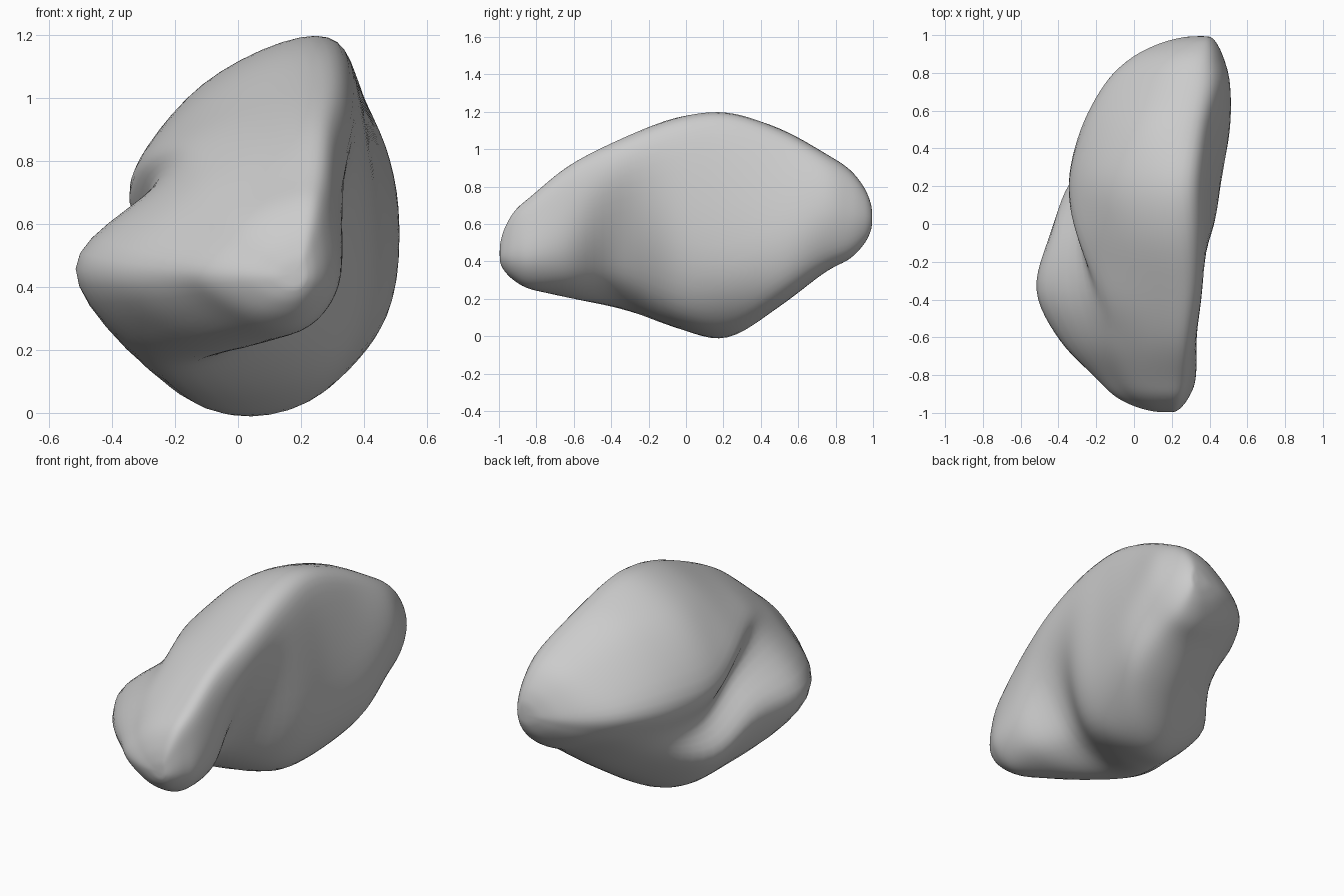
import bpy
import bmesh
from mathutils import Vector

default = bpy.data.objects.get("Cube")
if default:
    bpy.data.objects.remove(default)

# Cross-sections from back to front: depth, then (x, z) going round: ridge,
# slope, upper edge, valley, lower lobe, keel, keel side, flank, shoulder
SECTIONS = [
    (.74, [(.34, .98), (.1, .92), (-.15, .69), (-.1, .54), (.05, .42), (.26, .34), (.44, .39), (.51, .62), (.46, .87)]),
    (.5, [(.3, 1.11), (0, 1.03), (-.28, .7), (-.2, .48), (-.08, .3), (.17, .16), (.43, .23), (.51, .52), (.42, .95)]),
    (.22, [(.25, 1.2), (-.12, 1.04), (-.35, .71), (-.26, .48), (-.34, .25), (-.04, 0), (.27, .06), (.46, .39), (.39, 1.02)]),
    (-.05, [(.28, 1.17), (-.03, 1.07), (-.3, .82), (-.28, .66), (-.45, .43), (-.2, .07), (.23, .1), (.4, .42), (.39, .96)]),
    (-.35, [(.3, 1.05), (.07, 1), (-.16, .87), (-.25, .73), (-.53, .46), (-.25, .15), (.06, .25), (.22, .47), (.36, .85)]),
    (-.62, [(.28, .91), (.12, .88), (-.04, .8), (-.18, .69), (-.4, .44), (-.12, .21), (.18, .26), (.31, .43), (.33, .72)]),
    (-.82, [(.26, .75), (.13, .73), (0, .67), (-.1, .58), (-.2, .43), (0, .27), (.2, .26), (.32, .4), (.31, .61)]),
]
BACK_TIP = Vector((.38, 1, .63))
FRONT_TIP = Vector((.19, -1, .43))
STEPS = 6


def spline(a, b, c, d, t):
    """Smooth curve from b to c."""
    return .5 * (2 * b + (c - a) * t + (2 * a - 5 * b + 4 * c - d) * t ** 2
                 + (3 * b - a - 3 * c + d) * t ** 3)


def closed_curve(points):
    n = len(points)
    return [spline(*(points[(i + k) % n] for k in (-1, 0, 1, 2)), s / STEPS)
            for i in range(n) for s in range(STEPS)]


def cap(ring, tip):
    """Shrinking copies of a ring that round it off towards a tip."""
    out = []
    for scale in (.74, .44, .18):
        part = [tip.lerp(p, scale) for p in ring]
        for p in part:
            p.y = ring[0].y + (tip.y - ring[0].y) * (1 - scale ** 2) ** .8
        out.append(part)
    return out


# Main rings, with rounded ends
rings = [closed_curve([Vector((x, y, z)) for x, z in pts]) for y, pts in SECTIONS]
rings = cap(rings[0], BACK_TIP)[::-1] + rings + cap(rings[-1], FRONT_TIP)

# Fill in smooth rings between the main ones
skin = []
last = len(rings) - 1
for i in range(last):
    four = [rings[min(max(i + k, 0), last)] for k in (-1, 0, 1, 2)]
    for s in range(STEPS):
        skin.append([spline(*p, s / STEPS) for p in zip(*four)])
skin.append(rings[last])

# Surface
bm = bmesh.new()
loops = [[bm.verts.new(p) for p in ring] for ring in skin]
n = len(loops[0])
for a, b in zip(loops, loops[1:]):
    for j in range(n):
        k = (j + 1) % n
        bm.faces.new((a[j], a[k], b[k], b[j]))
for loop, tip in ((loops[0], BACK_TIP), (loops[-1], FRONT_TIP)):
    v = bm.verts.new(tip)
    for j in range(n):
        bm.faces.new((loop[j], loop[(j + 1) % n], v))
for _ in range(3):
    bmesh.ops.smooth_vert(bm, verts=bm.verts, factor=.5, use_axis_x=True, use_axis_y=True, use_axis_z=True)
bmesh.ops.recalc_face_normals(bm, faces=bm.faces)
for f in bm.faces:
    f.smooth = True
mesh = bpy.data.meshes.new("stone")
bm.to_mesh(mesh)
bm.free()

stone = bpy.data.objects.new("stone", mesh)
bpy.context.collection.objects.link(stone)

# Plain grey
grey = bpy.data.materials.new("stone grey")
grey.use_nodes = True
colour = (.6, .6, .6, 1)
grey.diffuse_color = colour
grey.node_tree.nodes["Principled BSDF"].inputs["Base Color"].default_value = colour
mesh.materials.append(grey)
